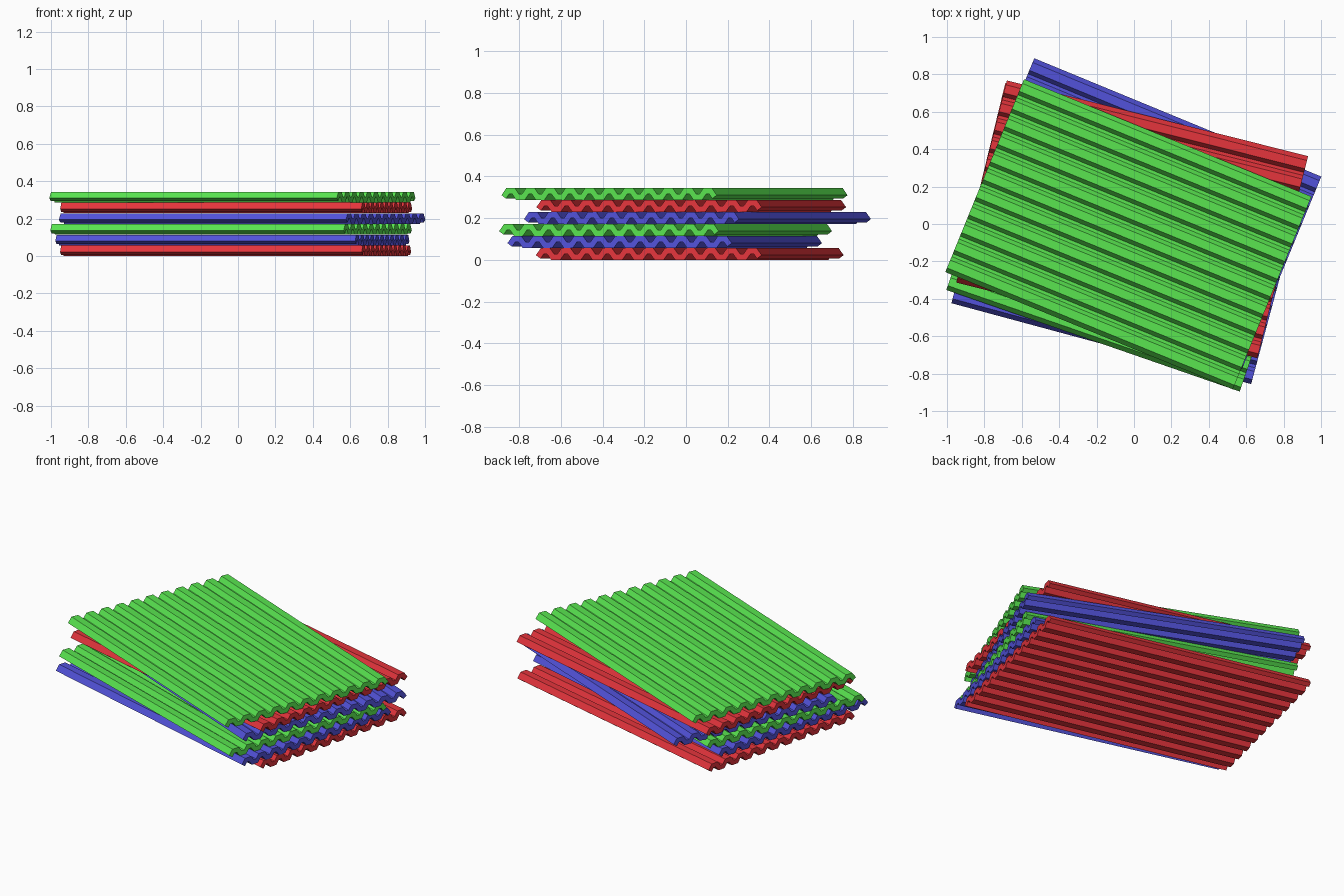
import bpy, bmesh
from math import radians

if "Cube" in bpy.data.objects:
    bpy.data.objects.remove(bpy.data.objects["Cube"])

LENGTH, RIDGES, PERIOD = 1.66, 11, 0.102
FLAT, DEPTH, THICK, PITCH = 0.031, 0.0275, 0.028, 0.0575
SLOPE = PERIOD / 2 - FLAT


def material(name, rgb):
    m = bpy.data.materials.new(name)
    m.diffuse_color = (*rgb, 1)
    m.use_nodes = True
    m.node_tree.nodes["Principled BSDF"].inputs["Base Color"].default_value = m.diffuse_color
    return m


MATS = {
    "red": material("red_paint", (0.78, 0.035, 0.045)),
    "blue": material("blue_paint", (0.085, 0.085, 0.70)),
    "green": material("green_paint", (0.10, 0.78, 0.08)),
}


# Trapezoidal ridge profile across the sheet: (y, z) of the centre line
def profile():
    lo, hi = THICK / 2, THICK / 2 + DEPTH
    pts = []
    for i in range(RIDGES):
        c = (i - (RIDGES - 1) / 2) * PERIOD
        pts += [(c - FLAT / 2 - SLOPE, lo), (c - FLAT / 2, hi),
                (c + FLAT / 2, hi), (c + FLAT / 2 + SLOPE, lo)]
    return pts


# One corrugated sheet: profile swept along x, then thickened
def sheet_mesh():
    bm = bmesh.new()
    rows = [[bm.verts.new((x, y, z)) for y, z in profile()]
            for x in (-LENGTH / 2, LENGTH / 2)]
    for i in range(len(rows[0]) - 1):
        bm.faces.new((rows[0][i], rows[1][i], rows[1][i + 1], rows[0][i + 1]))
    me = bpy.data.meshes.new("corrugated_sheet")
    bm.to_mesh(me)
    bm.free()
    return me


def add_sheet(level, colour, x, y, angle):
    me = sheet_mesh()
    me.materials.append(MATS[colour])
    ob = bpy.data.objects.new(f"{colour}_sheet_{level + 1}", me)
    bpy.context.collection.objects.link(ob)
    ob.location = (x, y, level * PITCH)
    ob.rotation_euler.z = radians(-angle)
    mod = ob.modifiers.new("thickness", "SOLIDIFY")
    mod.thickness = THICK
    mod.offset = 0
    mod.use_even_offset = True
    mod.use_quality_normals = True


# Untidy stack, bottom to top: colour, centre x, centre y, turn in degrees
STACK = [
    ("red", -0.013, 0.018, 13.7),
    ("blue", -0.030, -0.102, 15.1),
    ("green", -0.037, -0.098, 19.1),
    ("blue", 0.022, 0.055, 22.4),
    ("red", -0.010, 0.025, 14.1),
    ("green", -0.030, -0.055, 22.2),
]
for level, row in enumerate(STACK):
    add_sheet(level, *row)
